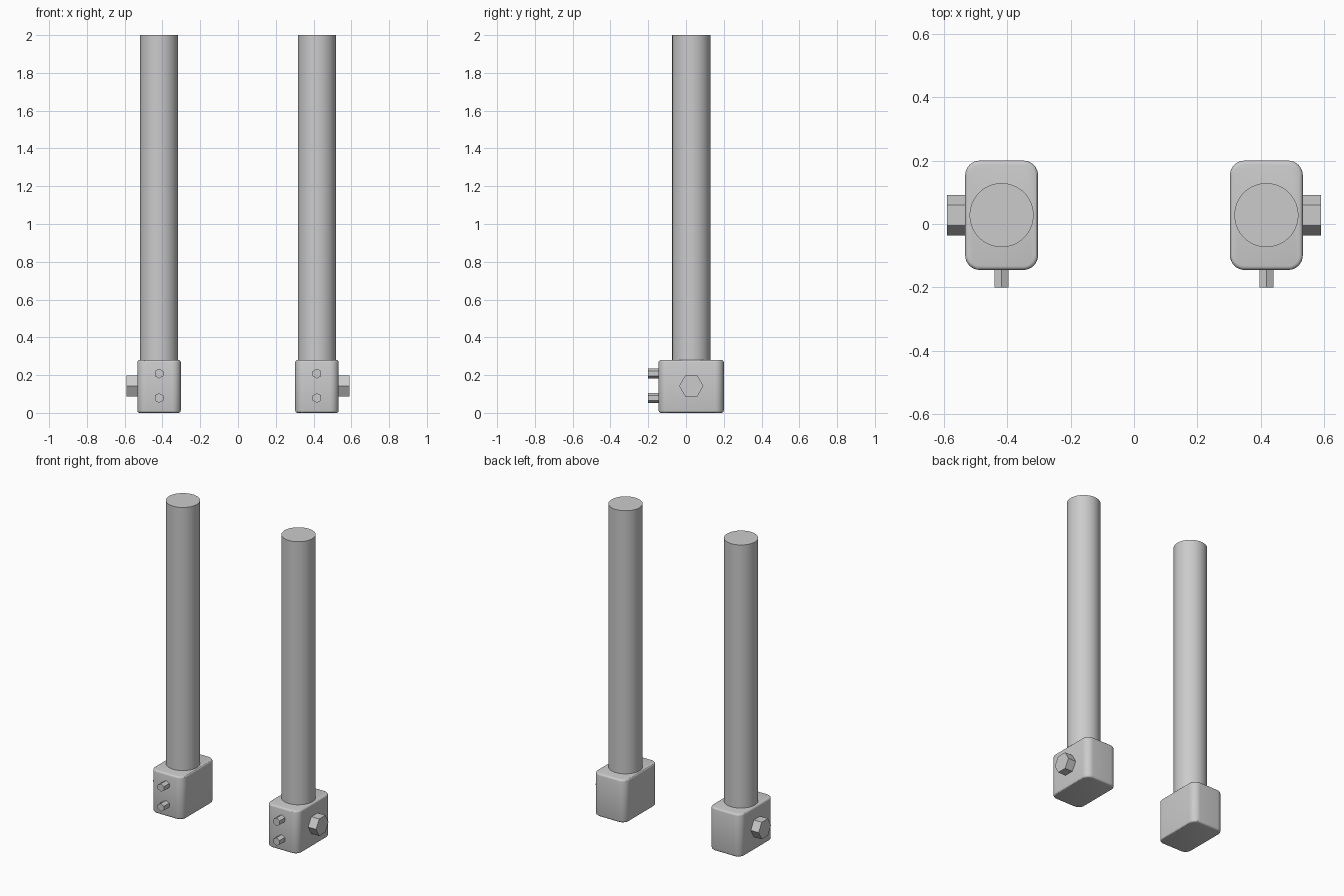
import bpy, bmesh, math
from mathutils import Vector

if "Cube" in bpy.data.objects:
    bpy.data.objects.remove(bpy.data.objects["Cube"])

POST_X, POST_Y = 0.418, 0.028


def finish(name, bm, smooth=False):
    bmesh.ops.recalc_face_normals(bm, faces=bm.faces)
    mesh = bpy.data.meshes.new(name)
    bm.to_mesh(mesh)
    bm.free()
    obj = bpy.data.objects.new(name, mesh)
    bpy.context.collection.objects.link(obj)
    if smooth:
        bpy.ops.object.select_all(action='DESELECT')
        obj.select_set(True)
        bpy.context.view_layer.objects.active = obj
        bpy.ops.object.shade_smooth_by_angle(angle=math.radians(30))
    return obj


def prism(name, start, end, radius, sides, first, smooth=False):
    """Regular prism from start to end; 'first' points at its first corner."""
    start, end, u = Vector(start), Vector(end), Vector(first)
    v = (end - start).normalized().cross(u)
    bm = bmesh.new()
    rings = []
    for c in (start, end):
        rings.append([bm.verts.new(c + radius * (u * math.cos(a) + v * math.sin(a)))
                      for a in (math.tau * i / sides for i in range(sides))])
    for i in range(sides):
        j = (i + 1) % sides
        bm.faces.new((rings[0][i], rings[0][j], rings[1][j], rings[1][i]))
    for ring in rings:
        bm.faces.new(ring)
    return finish(name, bm, smooth)


def rounded_block(name, x0, x1, y0, y1, z0, z1, corner, rim):
    """Box with rounded upright corners and a narrow softened top and bottom rim."""
    bm = bmesh.new()
    bmesh.ops.create_cube(bm, size=1)
    for v in bm.verts:
        v.co = ((x0, x1)[v.co.x > 0], (y0, y1)[v.co.y > 0], (z0, z1)[v.co.z > 0])
    upright = [e for e in bm.edges if abs(e.verts[0].co.z - e.verts[1].co.z) > 0.01]
    bmesh.ops.bevel(bm, geom=upright, offset=corner, segments=8, profile=0.5,
                    affect='EDGES')
    rims = [e for e in bm.edges if abs(e.verts[0].co.z - e.verts[1].co.z) < 1e-5]
    bmesh.ops.bevel(bm, geom=rims, offset=rim, segments=3, profile=0.5,
                    affect='EDGES')
    return finish(name, bm, True)


for side, s in (("left", -1), ("right", 1)):
    x = s * POST_X
    # clamp block at the foot
    rounded_block(f"{side}_clamp_block", x - 0.115, x + 0.115, -0.145, 0.2,
                  0, 0.28, 0.046, 0.012)
    # round post
    prism(f"{side}_post", (x, POST_Y, 0.26), (x, POST_Y, 2.0), 0.101, 64,
          (1, 0, 0), True)
    # large hex bolt on the outer side
    prism(f"{side}_side_bolt", (s * 0.52, POST_Y, 0.143), (s * 0.59, POST_Y, 0.143),
          0.064, 6, (0, 1, 0))
    # two small hex bolts on the front
    for level, z in (("lower", 0.079), ("upper", 0.208)):
        prism(f"{side}_{level}_front_bolt", (x, -0.13, z), (x, -0.2, z),
              0.026, 6, (0, 0, 1))
